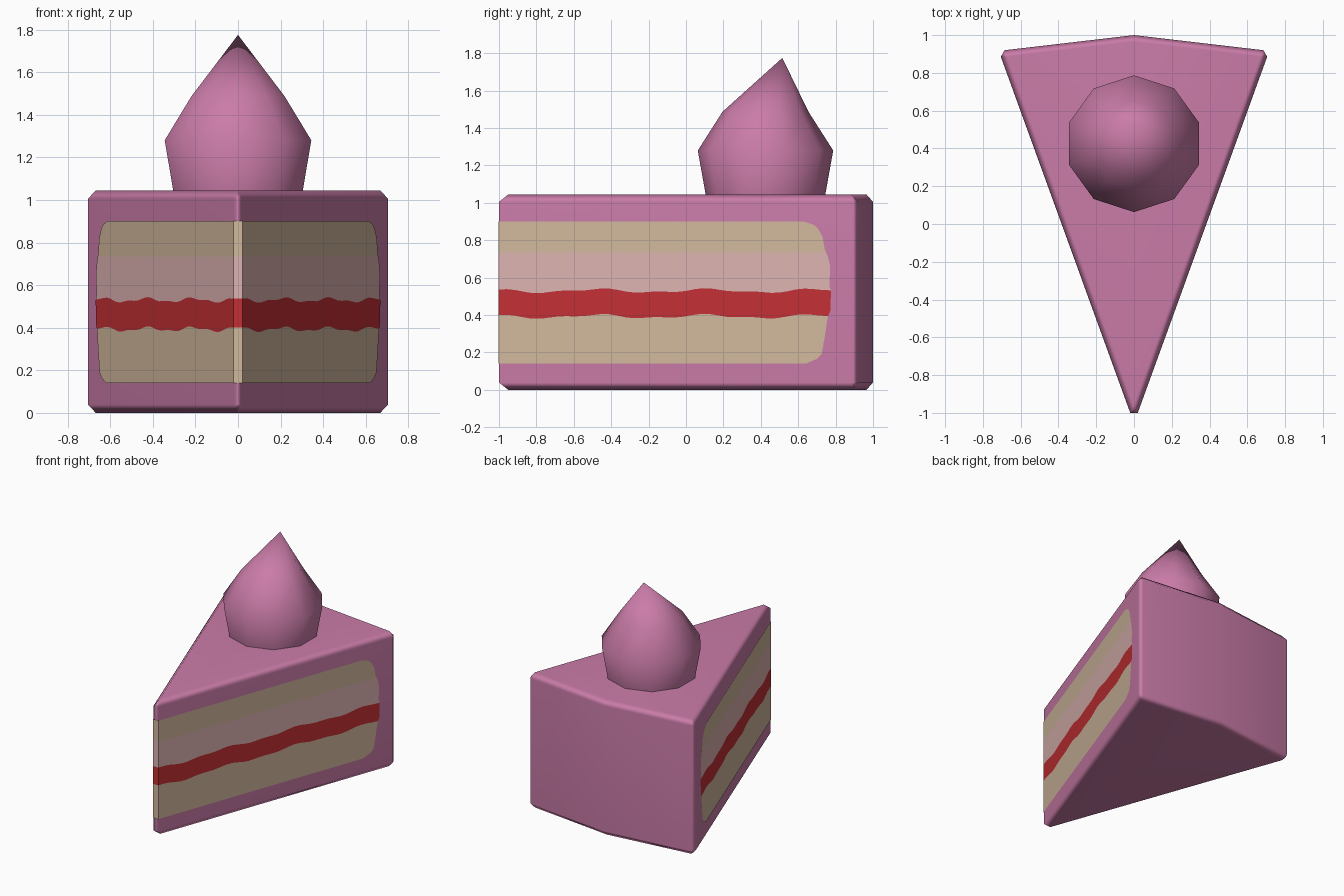
import bpy, bmesh, math

if "Cube" in bpy.data.objects:
    bpy.data.objects.remove(bpy.data.objects["Cube"])


def material(name, r, g, b):
    lin = [((c / 255 + 0.055) / 1.055) ** 2.4 for c in (r, g, b)]
    m = bpy.data.materials.new(name)
    m.diffuse_color = (*lin, 1)
    m.use_nodes = True
    m.node_tree.nodes["Principled BSDF"].inputs["Base Color"].default_value = m.diffuse_color
    return m


def make(name, verts, faces, mat, smooth=True, closed=True):
    me = bpy.data.meshes.new(name)
    me.from_pydata(verts, [], faces)
    if closed:
        bm = bmesh.new()
        bm.from_mesh(me)
        bmesh.ops.recalc_face_normals(bm, faces=bm.faces)
        bm.to_mesh(me)
        bm.free()
    me.materials.append(mat)
    for p in me.polygons:
        p.use_smooth = smooth
    ob = bpy.data.objects.new(name, me)
    bpy.context.collection.objects.link(ob)
    return ob


pink = material("pink icing", 203, 124, 169)
sponge = material("tan sponge", 210, 185, 157)
cream = material("pale cream", 221, 180, 178)
jam = material("red jam", 196, 48, 52)

# Wedge: full outline in the middle, inset outline at top and bottom
outer = [(0.02, -1), (0.705, 0.885), (0.685, 0.92), (0, 1),
         (-0.685, 0.92), (-0.705, 0.885), (-0.02, -1)]
inner = [(0, -0.95), (0.668, 0.886), (0, 0.965), (-0.668, 0.886)]
near = [0, 1, 1, 2, 3, 3, 0]       # inner corner behind each outer corner
verts = ([(x, y, 0) for x, y in inner] + [(x, y, 0.04) for x, y in outer]
         + [(x, y, 1.005) for x, y in outer] + [(x, y, 1.045) for x, y in inner])
faces = [(0, 1, 2, 3), (18, 19, 20, 21)]
for i in range(7):
    j = (i + 1) % 7
    faces.append((4 + i, 4 + j, 11 + j, 11 + i))
    for ring, cap in ((4, 0), (11, 18)):
        f = [ring + i, ring + j, cap + near[j]]
        if near[i] != near[j]:
            f.append(cap + near[i])
        faces.append(f)
slice_body = make("cake_slice", verts, faces, pink)
slice_body.modifiers.new("even_shading", 'WEIGHTED_NORMAL')

# Topping: ten-sided dollop with a tip leaning back
verts, faces = [], []
rings = [(0.98, 0.31), (1.045, 0.32), (1.28, 0.362), (1.487, 0.23)]
for z, r in rings:
    for k in range(10):
        a = math.radians(90 + 36 * k)
        verts.append((r * math.cos(a), 0.425 + r * math.sin(a), z))
verts.append((0, 0.515, 1.775))
faces.append(tuple(range(10)))
for k in range(10):
    n = (k + 1) % 10
    for r in range(3):
        faces.append((r * 10 + k, r * 10 + n, r * 10 + 10 + n, r * 10 + 10 + k))
    faces.append((30 + k, 30 + n, 40))
make("dollop", verts, faces, pink)

# Cut layers: thin sheets wrapped around the tip and both sides
END = [(0.14, 0.64), (0.155, 0.69), (0.19, 0.725), (0.3, 0.745), (0.39, 0.757),
       (0.42, 0.772), (0.53, 0.775), (0.56, 0.765), (0.65, 0.772), (0.71, 0.76),
       (0.75, 0.742), (0.82, 0.73), (0.87, 0.70), (0.89, 0.67), (0.9, 0.63)]


def end_y(z):
    z = min(max(z, END[0][0]), END[-1][0])
    for (z0, y0), (z1, y1) in zip(END, END[1:]):
        if z <= z1:
            return y0 + (y1 - y0) * (z - z0) / (z1 - z0)


def wave(t):
    return 0.009 * math.sin(19 * t + 2.2) + 0.005 * math.sin(43 * t)


def flat(z):
    return lambda t: z


def wavy(z):
    return lambda t: z + wave(t)


def layer(name, low, high, mat, n=40, rows=10):
    verts, faces = [], []
    for i in range(-n, n + 1):
        t = max(abs(i) - 1, 0) / (n - 1)
        for v in range(rows + 1):
            z = low(t) + (high(t) - low(t)) * v / rows
            y = -1.003 + t * (end_y(z) + 1.003)
            x = 0.0232 + 0.3634 * (y + 1) if i else 0
            verts.append((math.copysign(x, i), y, z))
    w = rows + 1
    for c in range(2 * n):
        for v in range(rows):
            a = c * w + v
            faces.append((a, a + w, a + w + 1, a + 1))
    make(name, verts, faces, mat, smooth=False, closed=False)


layer("lower_sponge", flat(0.14), wavy(0.393), sponge)
layer("jam_layer", wavy(0.393), wavy(0.53), jam)
layer("cream_layer", wavy(0.53), flat(0.735), cream)
layer("upper_sponge", flat(0.735), flat(0.9), sponge)
